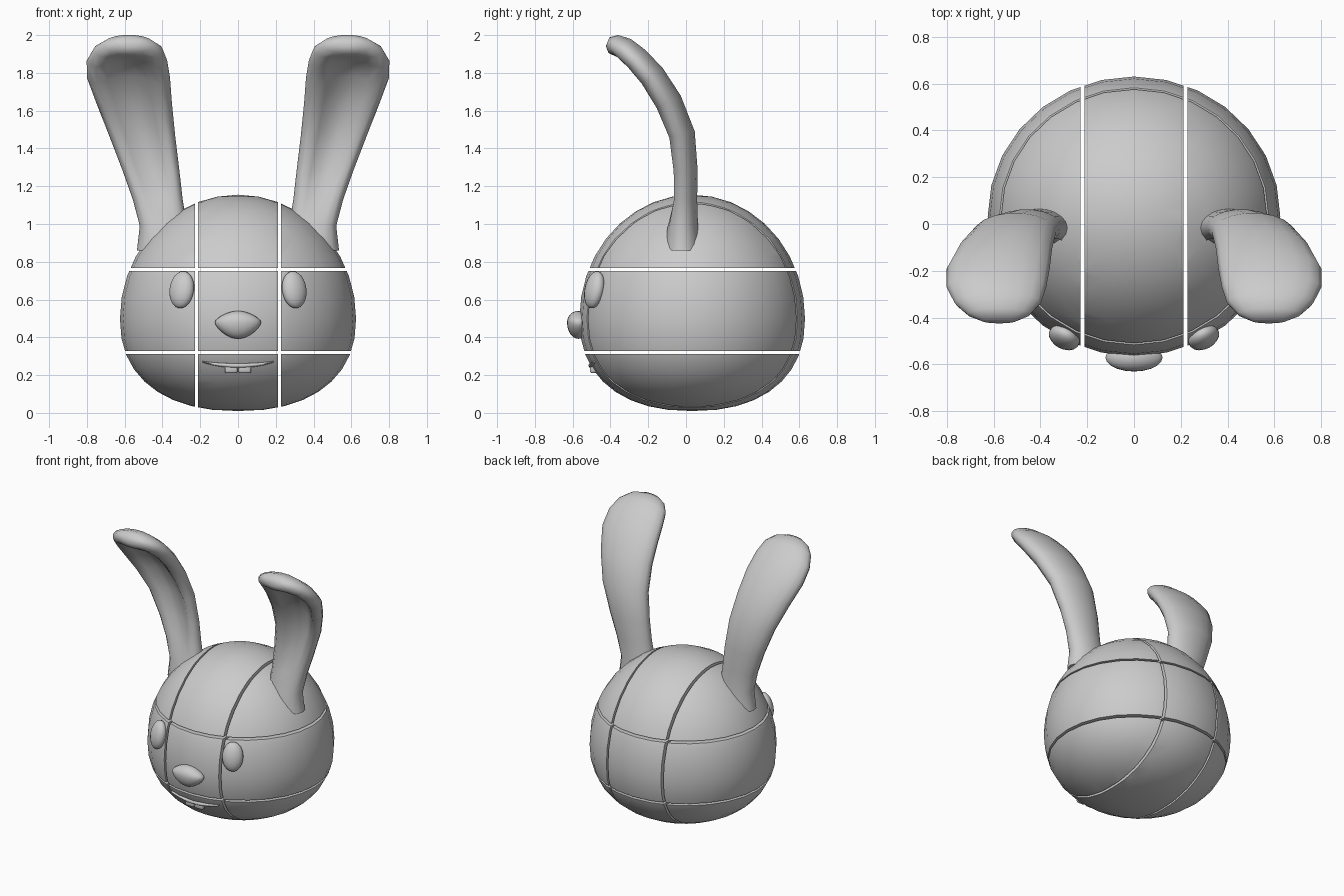
import bpy, bmesh, math
from mathutils import Vector, Matrix

if "Cube" in bpy.data.objects:
    bpy.data.objects.remove(bpy.data.objects["Cube"])

WX, WY, CY, CZ = 0.625, 0.597, 0.033, 0.50   # head radii and centre
UP, DOWN, POW = 0.655, 0.49, 2.3


def finish(bm, name, angle=35):
    bmesh.ops.recalc_face_normals(bm, faces=bm.faces)
    me = bpy.data.meshes.new(name)
    bm.to_mesh(me)
    bm.free()
    me.shade_smooth()
    me.set_sharp_from_angle(angle=math.radians(angle))
    ob = bpy.data.objects.new(name, me)
    bpy.context.collection.objects.link(ob)
    return ob


def head_y(x, z):
    # front surface of the head at (x, z)
    if z > CZ:
        ring = math.sqrt(1 - ((z - CZ) / UP) ** 2)
    else:
        ring = (1 - ((CZ - z) / DOWN) ** POW) ** (1 / POW)
    return CY - WY * math.sqrt(max(0, ring ** 2 - (x / WX) ** 2))


def head_mesh():
    bm = bmesh.new()
    bmesh.ops.create_uvsphere(bm, u_segments=28, v_segments=18, radius=1)
    for v in bm.verts:
        x, y, z = v.co
        rho = math.hypot(x, y)
        if z < 0 and rho > 1e-4:
            k = rho ** (2 / POW) / rho
            x, y, z = x * k, y * k, -(-z) ** (2 / POW)
        v.co = (x * WX, y * WY + CY, CZ + z * (UP if z > 0 else DOWN))
    return bm


def keep_side(bm, co, no):
    # slice away the side the normal points to and cap the cut
    cut = bmesh.ops.bisect_plane(bm, geom=bm.verts[:] + bm.edges[:] + bm.faces[:],
                                 plane_co=co, plane_no=no, clear_outer=True)
    edges = [e for e in cut['geom_cut'] if isinstance(e, bmesh.types.BMEdge)]
    bmesh.ops.holes_fill(bm, edges=edges, sides=0)


# Head: 3 x 3 blocks with thin gaps
GAP = 0.008
xs = [-9, -0.22, 0.22, 9]
zs = [-9, 0.32, 0.76, 9]
for i in range(3):
    for k in range(3):
        bm = head_mesh()
        for axis, cuts, n in ((Vector((1, 0, 0)), xs, i), (Vector((0, 0, 1)), zs, k)):
            if n > 0:
                keep_side(bm, axis * (cuts[n] + GAP), -axis)
            if n < 2:
                keep_side(bm, axis * (cuts[n + 1] - GAP), axis)
        finish(bm, f"head_block_{i}_{k}", 40)

# Ears: stations of x, y, z, half width, half thickness, scoop depth
EAR = [(0.385, -0.02, 0.86, 0.15, 0.10, 0.0),
       (0.395, -0.02, 0.99, 0.125, 0.085, 0.1),
       (0.425, -0.015, 1.13, 0.132, 0.075, 0.5),
       (0.460, -0.015, 1.28, 0.150, 0.078, 0.9),
       (0.508, -0.035, 1.47, 0.175, 0.085, 1.1),
       (0.550, -0.105, 1.64, 0.200, 0.088, 1.2),
       (0.580, -0.190, 1.775, 0.220, 0.085, 1.2),
       (0.588, -0.270, 1.865, 0.213, 0.080, 1.0),
       (0.582, -0.335, 1.922, 0.185, 0.073, 0.4),
       (0.578, -0.385, 1.953, 0.135, 0.055, 0.0),
       (0.576, -0.415, 1.965, 0.070, 0.025, 0.0)]
SIDES = 18


def ear(side, name):
    bm = bmesh.new()
    rings = []
    for n, (cx, cy, cz, w, t, scoop) in enumerate(EAR):
        a, b = EAR[max(n - 1, 0)], EAR[min(n + 1, len(EAR) - 1)]
        back = Vector((0, b[2] - a[2], a[1] - b[1])).normalized()
        ring = []
        for s in range(SIDES):
            ang = 2 * math.pi * s / SIDES
            u, d = math.cos(ang), math.sin(ang) * t
            if d < 0:
                d += scoop * t * max(0, 1 - (u / 0.72) ** 2)
            p = Vector((cx + w * u, cy, cz)) + back * d
            ring.append(bm.verts.new((p.x * side, p.y, p.z)))
        rings.append(ring)
    for r0, r1 in zip(rings, rings[1:]):
        for s in range(SIDES):
            q = (s + 1) % SIDES
            bm.faces.new((r0[s], r0[q], r1[q], r1[s]))
    bm.faces.new(rings[0])
    bm.faces.new(rings[-1])
    finish(bm, name, 75)


# Eyes: flattened ovals lying on the head
def eye(side, name):
    bm = bmesh.new()
    bmesh.ops.create_uvsphere(bm, u_segments=18, v_segments=12, radius=1)
    bm.transform(Matrix.Translation((0.298 * side, -0.485, 0.652))
                 @ Matrix.Rotation(math.radians(28) * side, 4, 'Z')
                 @ Matrix.Rotation(math.radians(-12), 4, 'X')
                 @ Matrix.Diagonal((0.07, 0.046, 0.1, 1)))
    finish(bm, name, 60)


# Teeth: small rounded blocks
def tooth(side, name):
    bm = bmesh.new()
    bmesh.ops.create_cube(bm, size=1)
    bm.transform(Matrix.Translation((0.036 * side, -0.492, 0.235))
                 @ Matrix.Diagonal((0.068, 0.034, 0.05, 1)))
    bmesh.ops.bevel(bm, geom=bm.edges[:], offset=0.011, segments=2,
                    affect='EDGES', profile=0.5)
    finish(bm, name, 50)


for side, label in ((-1, "left"), (1, "right")):
    ear(side, "ear_" + label)
    eye(side, "eye_" + label)
    tooth(side, "tooth_" + label)

# Nose: rounded diamond
bm = bmesh.new()
bmesh.ops.create_uvsphere(bm, u_segments=20, v_segments=12, radius=1)
for v in bm.verts:
    x, y, z = v.co
    pinch = 1 - 0.35 * abs(x) ** 2
    v.co = (x * 0.122, -0.57 + y * 0.06,
            0.48 + z * pinch * (0.06 if z > 0 else 0.088))
finish(bm, "nose", 60)

# Mouth: slim smiling lip following the head
bm = bmesh.new()
rings = []
for n in range(15):
    u = -1 + n / 7
    x, z = 0.188 * u, 0.25 + 0.02 * u * u
    r = 0.004 + 0.008 * (1 - u * u)
    y = head_y(x, z)
    rings.append([bm.verts.new((x, y + 0.012 * math.cos(a * math.pi / 4),
                                z + r * math.sin(a * math.pi / 4))) for a in range(8)])
for r0, r1 in zip(rings, rings[1:]):
    for s in range(8):
        bm.faces.new((r0[s], r0[(s + 1) % 8], r1[(s + 1) % 8], r1[s]))
bm.faces.new(rings[0])
bm.faces.new(rings[-1])
finish(bm, "mouth", 60)
